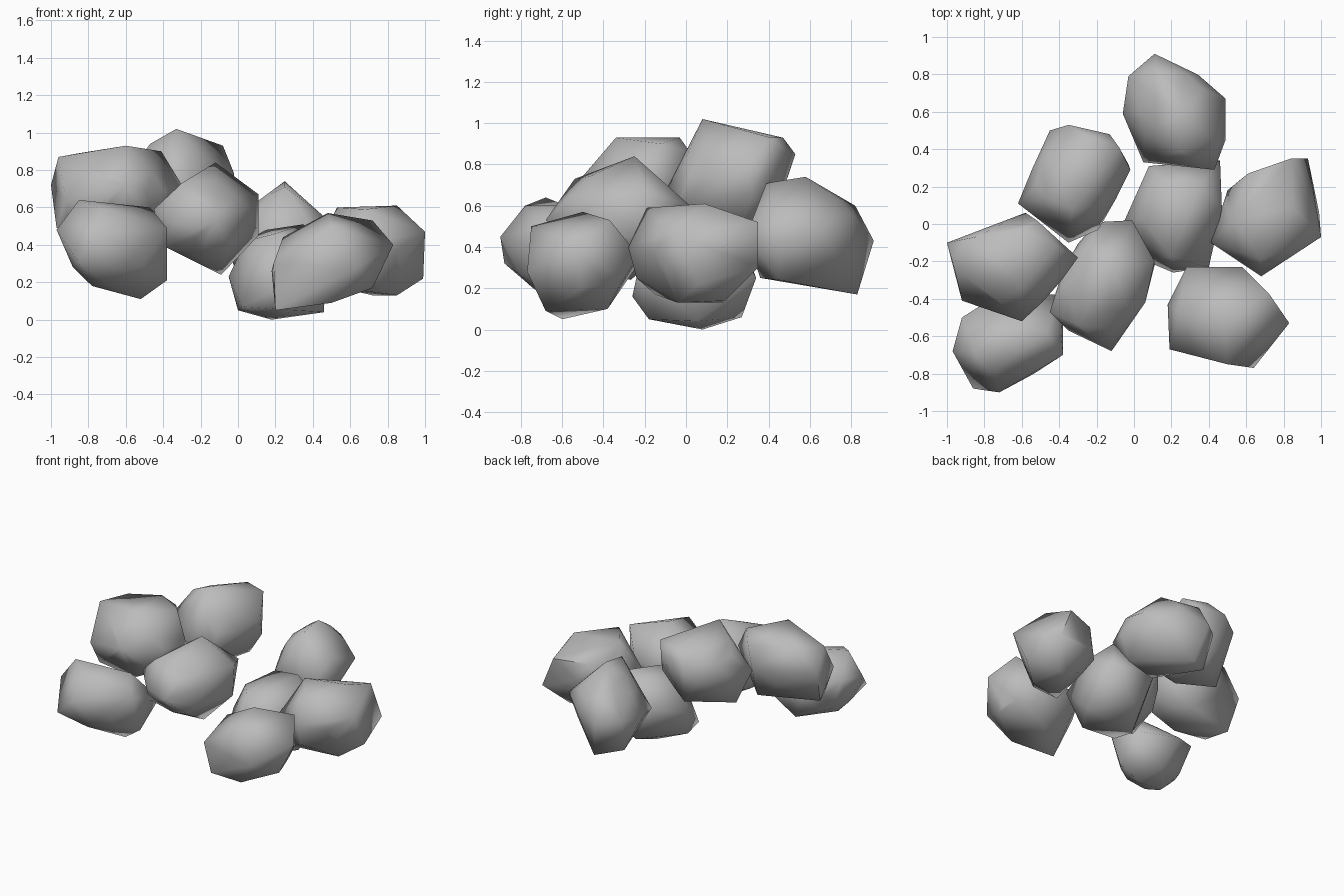
import bpy
import bmesh
import math
from mathutils import Matrix, Vector

default_cube = bpy.data.objects.get("Cube")
if default_cube:
    bpy.data.objects.remove(default_cube, do_unlink=True)

# One plain grey stone colour
stone = bpy.data.materials.new("grey_stone")
stone.use_nodes = True
stone.diffuse_color = (0.5, 0.5, 0.5, 1)
stone.node_tree.nodes["Principled BSDF"].inputs["Base Color"].default_value = stone.diffuse_color
stone.node_tree.nodes["Principled BSDF"].inputs["Roughness"].default_value = 0.8

FULLNESS = 0.79


def rock(name, crown, rim, keel):
    """Chipped boulder: convex skin over a rounded core and its corners (in hundredths)."""
    corners = [Vector(corner) / 100 for corner in crown + rim + keel]
    low = Vector([min(axis) for axis in zip(*corners)])
    high = Vector([max(axis) for axis in zip(*corners)])
    bm = bmesh.new()
    # Rounded core that keeps the faces between corners full
    core = Matrix.LocRotScale((low + high) / 2, None, (high - low) / 2 * FULLNESS)
    bmesh.ops.create_icosphere(bm, subdivisions=2, radius=1, matrix=core)
    bmesh.ops.delete(bm, geom=bm.edges[:], context="EDGES_FACES")
    for corner in corners:
        bm.verts.new(corner)
    hull = bmesh.ops.convex_hull(bm, input=bm.verts[:])
    buried = {item for item in hull["geom_interior"] + hull["geom_unused"]
              if isinstance(item, bmesh.types.BMVert)}
    bmesh.ops.delete(bm, geom=list(buried), context="VERTS")
    bmesh.ops.recalc_face_normals(bm, faces=bm.faces[:])
    mesh = bpy.data.meshes.new(name)
    bm.to_mesh(mesh)
    bm.free()
    mesh.materials.append(stone)
    boulder = bpy.data.objects.new(name, mesh)
    bpy.context.collection.objects.link(boulder)
    # Soft facets with only the hardest breaks kept crisp
    bpy.ops.object.select_all(action="DESELECT")
    boulder.select_set(True)
    bpy.context.view_layer.objects.active = boulder
    bpy.ops.object.shade_smooth_by_angle(angle=math.radians(66))


# Lone boulder at the back
rock("back_rock",
     crown=[(25, 58, 74), (25, 39, 71), (12, 82, 60), (45, 45, 56)],
     rim=[(11, 91, 43), (-3, 79, 46), (-6, 59, 42), (5, 33, 36),
          (43, 29, 45), (49, 45, 42), (49, 67, 49)],
     keel=[(17, 83, 17), (15, 36, 25), (42, 45, 24), (0, 72, 21)])

# Highest boulder
rock("top_rock",
     crown=[(-33, 8, 102), (-47, 15, 94), (-25, 47, 93), (-8, 41, 93)],
     rim=[(-35, 53, 85), (-45, 50, 76), (-13, 48, 87), (-2, 29, 78), (-3, 32, 66),
          (-62, 11, 73), (-35, -10, 67), (-19, -3, 62)],
     keel=[(-25, 13, 46), (-55, 20, 51), (-10, 28, 53), (-28, 42, 53)])

# Upper boulder on the right side
rock("upper_right_rock",
     crown=[(-96, -24, 87), (-85, -7, 89), (-60, -3, 93), (-41, -12, 90),
            (-60, -34, 93), (-52, 2, 86)],
     rim=[(-100, -10, 72), (-58, 6, 72), (-30, -18, 72), (-60, -52, 72), (-92, -41, 64)],
     keel=[(-97, -18, 49), (-90, -33, 47), (-62, -32, 43), (-55, -5, 47), (-45, -35, 52)])

# Front right corner boulder
rock("front_right_rock",
     crown=[(-85, -68, 64), (-74, -78, 60), (-47, -58, 60)],
     rim=[(-38, -70, 49), (-97, -68, 48), (-92, -50, 50), (-72, -90, 45),
          (-86, -88, 32), (-70, -36, 42), (-38, -38, 36), (-39, -58, 50)],
     keel=[(-38, -60, 21), (-52, -57, 11), (-78, -66, 18), (-60, -42, 18)])

# Boulder in the middle of the front
rock("front_middle_rock",
     crown=[(-12, -25, 84), (-30, -54, 73)],
     rim=[(-12, -68, 53), (-45, -47, 59), (-35, -57, 52), (11, -20, 67),
          (-1, 2, 60), (-20, 1, 57), (6, -42, 60), (-39, -33, 63)],
     keel=[(-39, -48, 39), (-9, -27, 24), (11, -22, 45), (-22, -12, 36), (-5, -52, 38)])

# Lowest boulder in the centre
rock("bottom_rock",
     crown=[(4, 3, 42), (20, -18, 46), (35, 20, 51), (15, 22, 48)],
     rim=[(-5, 2, 23), (21, -26, 16), (40, -23, 30), (47, 8, 40),
          (46, 34, 25), (8, 31, 33)],
     keel=[(0, -2, 5), (2, -18, 7), (18, 8, 0), (46, 5, 4), (30, -18, 5), (22, 27, 6)])

# Boulder on the left side
rock("left_rock",
     crown=[(53, 2, 60), (85, 9, 61), (68, -19, 59), (84, 35, 52)],
     rim=[(68, -28, 40), (100, -7, 47), (93, 35, 30), (41, -10, 36),
          (61, 27, 51), (50, 18, 34)],
     keel=[(99, 6, 22), (85, -4, 13), (72, 18, 13), (82, 19, 14), (55, -15, 17), (68, -24, 25)])

# Front left boulder
rock("front_left_rock",
     crown=[(48, -50, 57), (72, -37, 53), (24, -47, 44), (50, -75, 50)],
     rim=[(64, -77, 28), (19, -67, 30), (83, -53, 40), (58, -23, 36), (28, -23, 32),
          (18, -43, 26), (70, -35, 27)],
     keel=[(20, -60, 5), (48, -38, 10), (72, -55, 17), (50, -68, 9)])
